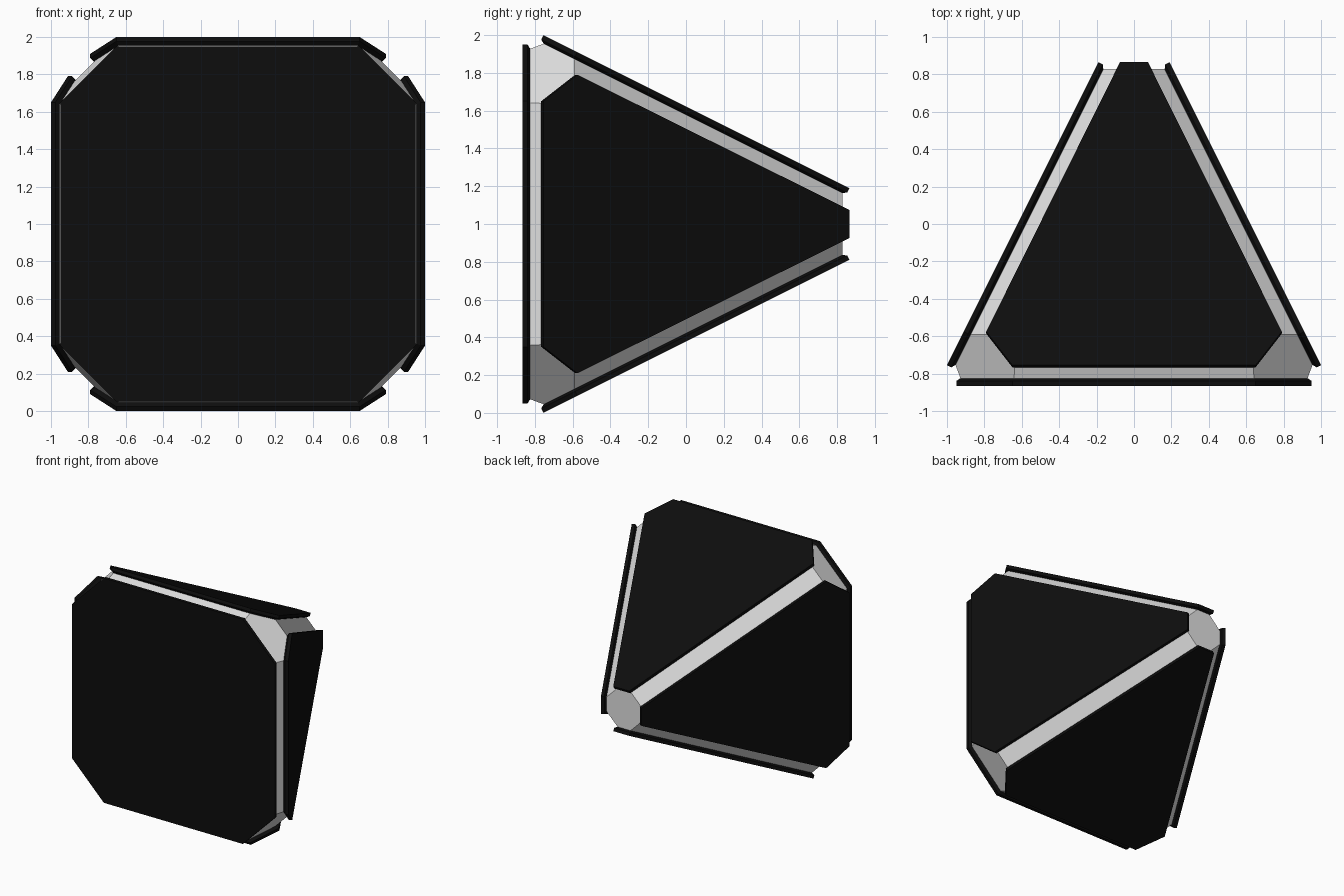
import bpy, bmesh, math
from mathutils import Vector, Matrix

if "Cube" in bpy.data.objects:
    bpy.data.objects.remove(bpy.data.objects["Cube"])


def material(name, rgb):
    m = bpy.data.materials.new(name)
    m.diffuse_color = (*rgb, 1.0)
    m.use_nodes = True
    m.node_tree.nodes["Principled BSDF"].inputs["Base Color"].default_value = m.diffuse_color
    return m


black = material("black_plate", (0.004, 0.004, 0.004))
grey = material("light_grey_core", (0.74, 0.74, 0.74))


def inset(poly, d):
    """Shrink a counter-clockwise 2D outline by d with mitred corners."""
    out = []
    for i, p in enumerate(poly):
        p = Vector(p)
        a = (p - Vector(poly[i - 1])).normalized()
        b = (Vector(poly[(i + 1) % len(poly)]) - p).normalized()
        na, nb = Vector((-a.y, a.x)), Vector((-b.y, b.x))
        out.append(p + (na + nb) * d / (1 + na.dot(nb)))
    return out


def finish(name, bm, mat):
    bmesh.ops.recalc_face_normals(bm, faces=bm.faces)
    me = bpy.data.meshes.new(name)
    bm.to_mesh(me)
    bm.free()
    me.materials.append(mat)
    ob = bpy.data.objects.new(name, me)
    bpy.context.collection.objects.link(ob)
    return ob


def plate(name, poly, mat4):
    """Flat plate with a chamfered inner rim; returns its inner corner points."""
    bm = bmesh.new()
    rings = []
    for depth, d in ((0, 0), (0.026, 0), (0.040, 0.022)):
        rings.append([bm.verts.new(mat4 @ Vector((p[0], p[1], -depth)))
                      for p in inset(poly, d)])
    n = len(poly)
    bm.faces.new(rings[0])
    bm.faces.new(rings[-1][::-1])
    for r, s in zip(rings, rings[1:]):
        for i in range(n):
            j = (i + 1) % n
            bm.faces.new((r[i], s[i], s[j], r[j]))
    inner = [v.co.copy() for v in rings[-1]]
    finish(name, bm, black)
    return inner


def frame(origin, u, v):
    """Matrix from plate space (u, v, outward normal) to the model."""
    u, v = Vector(u).normalized(), Vector(v).normalized()
    m = Matrix((u, v, u.cross(v))).transposed().to_4x4()
    m.translation = origin
    return m


# front plate: square with cut corners
h, c = 0.95, 0.65
front = [(c, -h), (h, -c), (h, c), (c, h), (-c, h), (-h, c), (-h, -c), (-c, -h)]
points = plate("front_plate", front, frame((0, -0.865, 1), (1, 0, 0), (0, 0, 1)))

# four sloping plates, turned around the long axis
k = math.hypot(1, 0.5)
side = [(0.65, 0), (0.79, 0.18 * k), (0.075, 1.62 * k),
        (-0.075, 1.62 * k), (-0.79, 0.18 * k), (-0.65, 0)]
base = frame((0, -0.755, 1.0), (1, 0, 0), (0, 1, -0.5))
centre = Matrix.Translation((0, 0, 1))
for i, name in enumerate(("top", "right", "bottom", "left")):
    turn = centre @ Matrix.Rotation(i * math.pi / 2, 4, 'Y')
    points += plate(name + "_plate", side, turn @ base)

# core: faceted body spanning the inner faces of all plates
bm = bmesh.new()
for p in points:
    bm.verts.new(p)
bmesh.ops.convex_hull(bm, input=bm.verts)
bmesh.ops.dissolve_limit(bm, angle_limit=math.radians(3), verts=bm.verts, edges=bm.edges)
finish("core", bm, grey)
